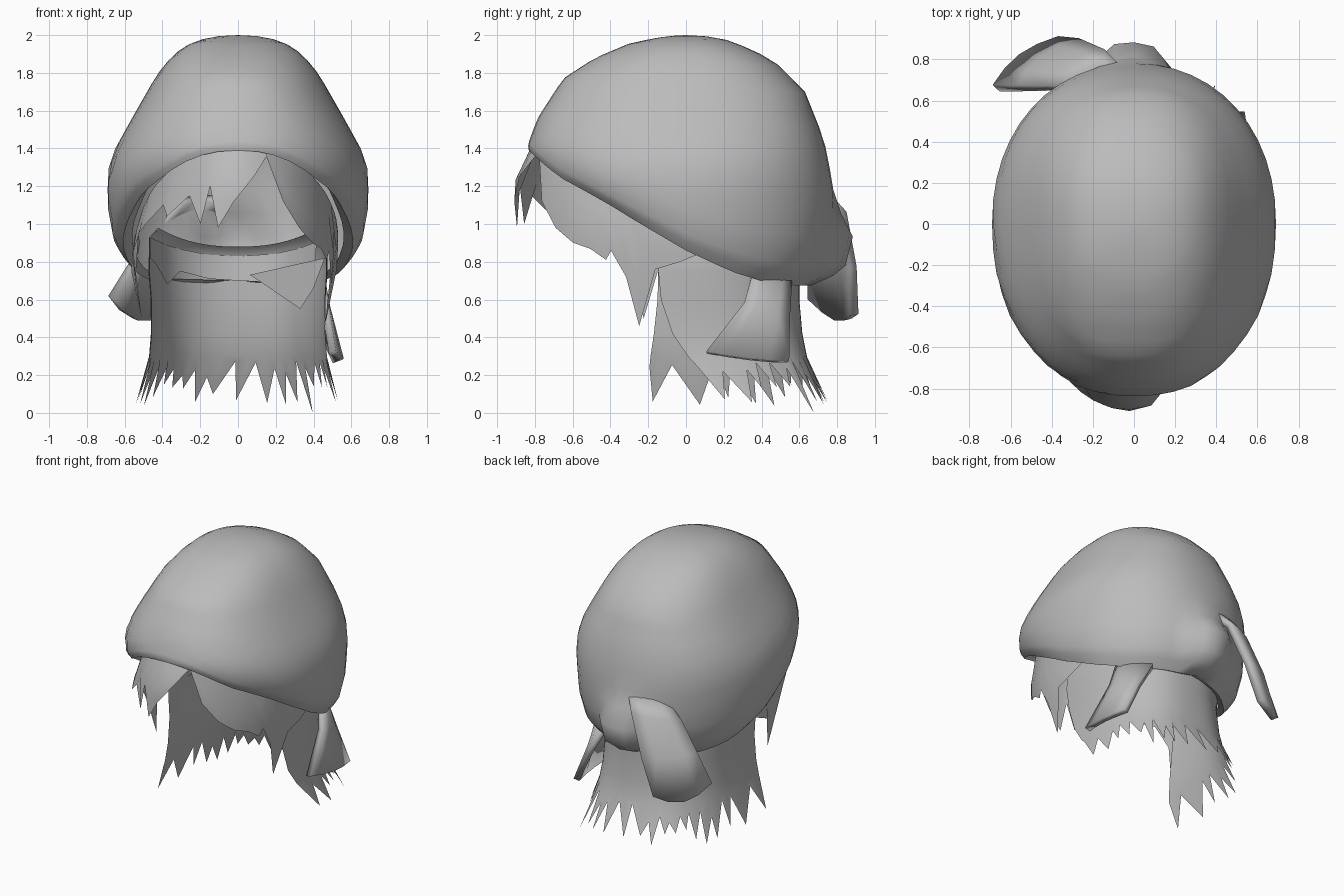
import bpy, bmesh, math, random
from mathutils import Vector

random.seed(4)
cube = bpy.data.objects.get("Cube")
if cube:
    bpy.data.objects.remove(cube, do_unlink=True)

grey = bpy.data.materials.new("plain grey")
grey.use_nodes = True
GREY = (0.5, 0.5, 0.5, 1)
grey.diffuse_color = GREY
grey.node_tree.nodes["Principled BSDF"].inputs["Base Color"].default_value = GREY


def finish(name, bm, angle=60):
    """Turn a bmesh into a smooth shaded object."""
    mesh = bpy.data.meshes.new(name)
    bmesh.ops.recalc_face_normals(bm, faces=bm.faces[:])
    bm.to_mesh(mesh)
    bm.free()
    obj = bpy.data.objects.new(name, mesh)
    bpy.context.collection.objects.link(obj)
    mesh.materials.append(grey)
    bpy.ops.object.select_all(action='DESELECT')
    obj.select_set(True)
    bpy.context.view_layer.objects.active = obj
    bpy.ops.object.shade_smooth_by_angle(angle=math.radians(angle))
    return obj


def grid(rows, closed=False):
    """Skin a list of equally long point rows."""
    bm = bmesh.new()
    verts = [[bm.verts.new(p) for p in row] for row in rows]
    n = len(rows[0])
    for a, b in zip(verts, verts[1:]):
        for i in range(n if closed else n - 1):
            j = (i + 1) % n
            bm.faces.new((a[i], a[j], b[j], b[i]))
    return bm


def interp(table, v):
    """Piecewise linear lookup in a rising table of pairs."""
    if v <= table[0][0]:
        return table[0][1]
    for (a, p), (b, q) in zip(table, table[1:]):
        if v <= b:
            return p + (q - p) * (v - a) / (b - a)
    return table[-1][1]


def spow(v, e):
    """Power that keeps the sign, for boxier ovals."""
    return math.copysign(abs(v) ** e, v)


# Scarf outlines by height: half width, front and back depth, roundness
WIDTH = [(.67, .58), (.75, .63), (.88, .67), (1.1, .69), (1.28, .69), (1.4, .65),
         (1.58, .55), (1.79, .43), (1.9, .34), (1.97, .23), (1.995, .1), (2, 0)]
FRONT = [(.67, .8), (1, .82), (1.4, .85), (1.57, .78), (1.77, .65), (1.88, .48),
         (1.96, .29), (1.995, .1), (2, 0)]
BACK = [(.67, .7), (.8, .76), (1, .78), (1.2, .78), (1.45, .73), (1.7, .63),
        (1.87, .46), (1.97, .24), (1.995, .1), (2, 0)]
ROUND = [(1.1, .96), (1.5, .87)]
RIM = [(-.86, 1.4), (-.7, 1.25), (-.3, 1.02), (0, .86), (.27, .745), (.5, .68), (.8, .67)]
TUCK = [(-.8, .02), (-.4, .09), (.1, .09), (.4, .07), (.7, .1)]


def scarf_point(theta, z):
    e = interp(ROUND, z)
    c, s = spow(math.cos(theta), e), spow(math.sin(theta), e)
    return Vector((interp(WIDTH, z) * s, -interp(FRONT if c > 0 else BACK, z) * c, z))


def rim_height(theta):
    z = 1.0
    for _ in range(20):
        z = (z + interp(RIM, scarf_point(theta, z).y)) / 2
    return z


# Head scarf dome: edge tucked in and folded under, knot bulging at the back
COLS, ROWS = 48, 16
thetas = [2 * math.pi * i / COLS for i in range(COLS)]
rims = [rim_height(t) for t in thetas]
layers = []
for f, tuck, lift in [(0, 1.8, .03), (0, 1, 0), (.04, .5, 0), (.08, .2, 0)] + \
        [(math.sin(math.pi / 2 * k / ROWS), 0, 0) for k in range(2, ROWS)]:
    row = []
    for t, zr in zip(thetas, rims):
        p = scarf_point(t, zr + (2 - zr) * f)
        s = 1 - tuck * interp(TUCK, p.y)
        y = p.y * s
        if y > 0:
            r2 = ((p.x + .02) / .18) ** 2 + ((p.z - .87) / .19) ** 2
            y += .11 * math.exp(-r2 ** 3)
        row.append((p.x * s, y, p.z + lift))
    layers.append(row)
dome = grid(layers, closed=True)
dome.verts.ensure_lookup_table()
last = dome.verts[-COLS:]
top = dome.verts.new((0, 0, 2))
for i in range(COLS):
    dome.faces.new((last[i], last[(i + 1) % COLS], top))
finish("head_scarf", dome)


def flap(name, sections, bulge, drop, thickness):
    """Cloth tail between two edge lines, thickened."""
    rows = []
    for k, (a, b) in enumerate(sections):
        a, b = Vector(a), Vector(b)
        row = []
        for i in range(5):
            p = a.lerp(b, i / 4)
            s = math.sin(math.pi * i / 4)
            p += Vector(bulge) * s
            if k == len(sections) - 1:
                p.z -= drop * s
            row.append(p)
        rows.append(row)
    obj = finish(name, grid(rows), 50)
    mod = obj.modifiers.new("thickness", 'SOLIDIFY')
    mod.thickness = thickness
    mod.offset = 0


# Two hanging cloth tails
flap("scarf_tail_right", [((-.3, .66, 1.12), (-.06, .75, 1.14)),
                          ((-.42, .66, 1.0), (-.14, .83, 1.05)),
                          ((-.55, .66, .8), (-.26, .88, .77)),
                          ((-.67, .66, .61), (-.36, .89, .52))], (-.03, .03, 0), .07, .05)
flap("scarf_tail_left", [((.43, .36, .77), (.28, .55, .72)),
                         ((.46, .31, .58), (.41, .54, .5)),
                         ((.5, .11, .32), (.52, .54, .27))], (.03, 0, 0), .01, .04)

# Back hair: a wall around the nape ending in spikes, turned in at the top
SPIKES = 21
WALL_X = [(0, .56), (.1, .52), (.25, .475), (.5, .455), (.82, .48), (.93, .47)]
WALL_Y = [(0, .78), (.1, .73), (.25, .65), (.5, .6), (.82, .6), (.93, .58)]
WALL_ROUND = [(0, .66), (.3, .74), (.65, .85)]
tips = [random.uniform(.03, .16) for _ in range(SPIKES)]
tips[15] = 0
ends = []
for tip in tips:
    ends += [random.uniform(.18, .28), tip]
ends.append(.24)
n = len(ends) - 1


def wall_angle(u, z):
    left = 85 + 16 * min(1, max(0, (z - .15) / .5))
    return math.radians(-101 + (101 + left) * u)


def wall_point(u, z, s=1):
    phi, e = wall_angle(u, z), interp(WALL_ROUND, z)
    return Vector((interp(WALL_X, z) * spow(math.sin(phi), e) * s,
                   interp(WALL_Y, z) * spow(math.cos(phi), e) * s, z))


def collar(u):
    return .83 + .1 * math.sin(wall_angle(u, .8)) ** 2


us = [i / n for i in range(n + 1)]
rows = [[wall_point(u, collar(u), .9) + Vector((0, 0, .05)) for u in us],
        [wall_point(u, collar(u)) for u in us]]
rows += [[wall_point(u, z) for u in us] for z in (.75, .6, .42, .3)]
rows.append([wall_point(u + random.uniform(-.007, .007), z) for u, z in zip(us, ends)])
finish("back_hair", grid(rows))

# Short ragged under layer against the inside of the back hair
RAGGED = [(.08, .82), (.16, .79), (.24, .68), (.31, .75), (.42, .71), (.5, .7),
          (.6, .69), (.7, .72), (.8, .75)]
finish("under_layer", grid([[wall_point(u, collar(u), .99) for u, z in RAGGED],
                            [wall_point(u, z, .97) for u, z in RAGGED]]))


def fringe(name, edge, bulge):
    """Hair sheet from under the scarf rim to a ragged edge (angle, height)."""
    rows = []
    for t in (0, .33, .67, 1):
        row = []
        for deg, low in edge:
            a = math.radians(deg)
            y = -.85 * math.cos(a)
            high = interp(RIM, y) + .08
            z = high + (low - high) * t
            s = .93 + (bulge - .93) * min(1, (high - z) / .25)
            taper = 1 - .3 * max(0, .95 - z)
            front = 1 + (s - 1) * abs(math.cos(a))
            row.append((.57 * math.sin(a) * taper * s, y * front, z))
        rows.append(row)
    finish(name, grid(rows))


# Front and side hair on both sides of the parting
fringe("fringe_left", [(16, 1.36), (25, 1.12), (35, .98), (45, .9), (53, .87), (60, .81),
                       (62, .86), (68, .72), (73, .46), (79, .76), (88, .8), (96, .85)], .99)
fringe("fringe_right", [(-96, .85), (-88, .8), (-80, .75), (-75, .5), (-71, .74), (-62, .95),
                        (-55, 1.0), (-42, 1.1), (-38, 1.04), (-25, 1.15), (-19, 1.0),
                        (-14, 1.2), (-10, .98), (-2, 1.12), (8, 1.25), (16, 1.36)], 1.07)

# Loose lock curling inward on the left
lock = grid([[(.46, -.12, .82), (.4, -.08, .66)], [(.28, -.04, .78), (.33, -.02, .55)],
             [(.06, .02, .73), (.08, .02, .72)]])
finish("loose_lock", lock)
